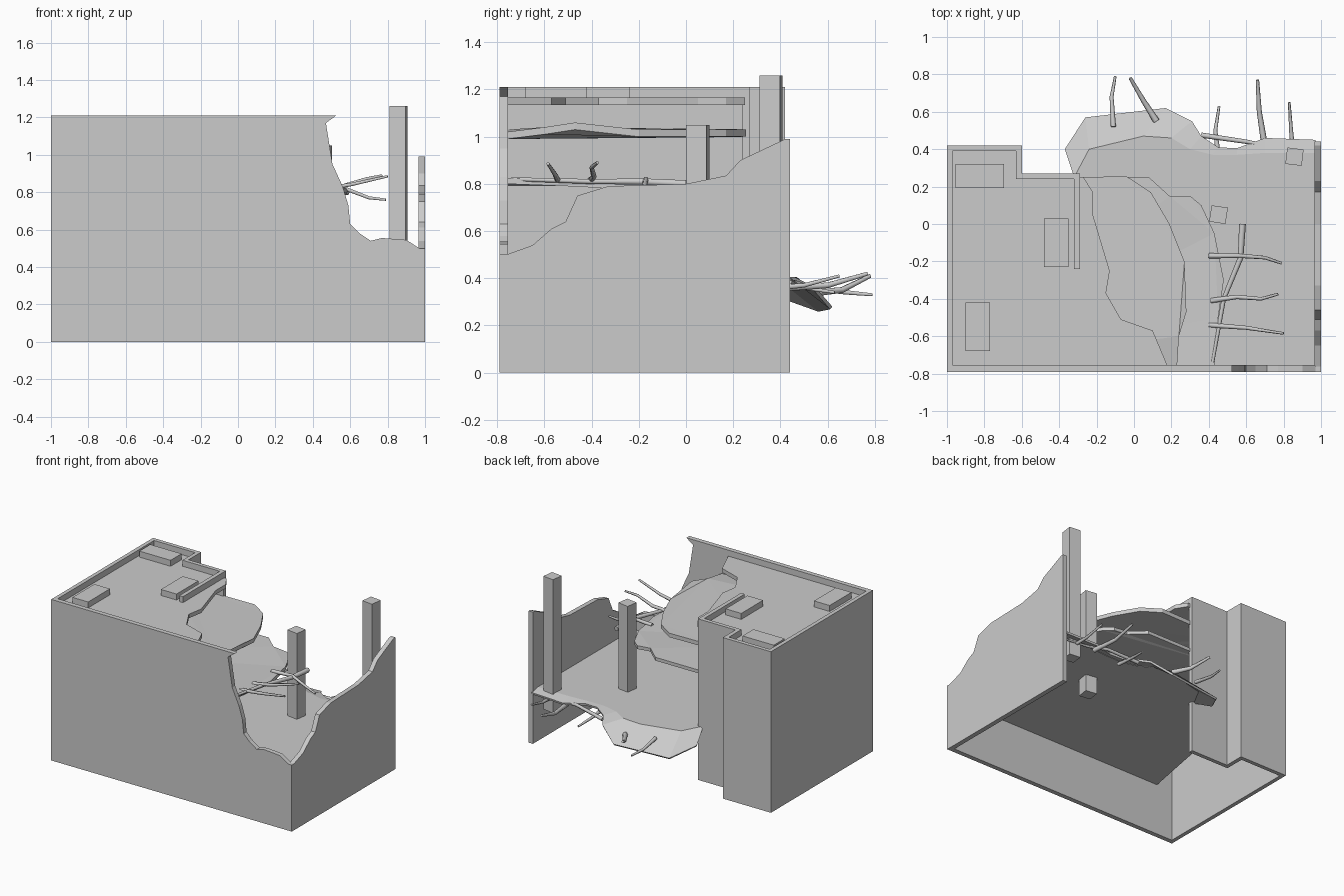
import bpy, bmesh
from mathutils import Vector, Matrix

if "Cube" in bpy.data.objects:
    bpy.data.objects.remove(bpy.data.objects["Cube"])


def finish(bm, name):
    bmesh.ops.recalc_face_normals(bm, faces=bm.faces)
    me = bpy.data.meshes.new(name)
    bm.to_mesh(me)
    bm.free()
    ob = bpy.data.objects.new(name, me)
    bpy.context.collection.objects.link(ob)
    return ob


def prism(name, pts, off):
    """Extrude a 3D outline by an offset vector."""
    bm = bmesh.new()
    a = [bm.verts.new(p) for p in pts]
    b = [bm.verts.new(Vector(p) + Vector(off)) for p in pts]
    n = len(pts)
    caps = [bm.faces.new(a), bm.faces.new(b[::-1])]
    for i in range(n):
        j = (i + 1) % n
        bm.faces.new((a[i], a[j], b[j], b[i]))
    bm.normal_update()
    bmesh.ops.triangulate(bm, faces=caps, ngon_method='EAR_CLIP')
    return finish(bm, name)


def box(name, c, s, rot=0.0):
    bm = bmesh.new()
    bmesh.ops.create_cube(bm, size=1, matrix=Matrix.Translation(c) @ Matrix.Rotation(rot, 4, 'Z')
                          @ Matrix.Diagonal((*s, 1)))
    return finish(bm, name)


def rod(name, pts, r=0.016):
    """Bent, tapering reinforcement bar."""
    cu = bpy.data.curves.new(name, 'CURVE')
    cu.dimensions = '3D'
    cu.bevel_depth = r
    cu.bevel_resolution = 1
    cu.use_fill_caps = True
    sp = cu.splines.new('POLY')
    sp.points.add(len(pts) - 1)
    for i, p in enumerate(pts):
        sp.points[i].co = (*p, 1)
        sp.points[i].radius = 1 - 0.5 * i / (len(pts) - 1)
    ob = bpy.data.objects.new(name, cu)
    bpy.context.collection.objects.link(ob)
    bpy.ops.object.select_all(action='DESELECT')
    ob.select_set(True)
    bpy.context.view_layer.objects.active = ob
    bpy.ops.object.convert(target='MESH')


# Outer walls with broken edges
front = [(-1, 0), (1, 0), (1, .5), (.97, .5), (.9, .545), (.77, .555), (.71, .54), (.65, .58),
         (.6, .63), (.59, .73), (.56, .83), (.505, .95), (.47, 1.17), (.525, 1.21), (-1, 1.21)]
prism("front_wall", [(x, -.79, z) for x, z in front], (0, .035, 0))
right = [(-.79, 0), (.44, 0), (.44, .99), (.42, .99), (.23, .9), (.17, .835), (0, .80), (-.33, .79),
         (-.46, .75), (-.51, .64), (-.57, .61), (-.65, .54), (-.79, .49)]
prism("right_wall", [(1, y, z) for y, z in right], (-.035, 0, 0))
plan = [(-1, -.79), (-1, .42), (-.6, .42), (-.6, .27), (-.29, .27), (-.29, .24), (-.63, .24),
        (-.63, .39), (-.97, .39), (-.97, -.79)]
prism("left_and_back_wall", [(x, y, 0) for x, y in plan], (0, 0, 1.21))
prism("roof_parapet", [(-.32, .25, 1.15), (-.29, .25, 1.15), (-.29, -.24, 1.15), (-.32, -.24, 1.15)],
      (0, 0, .06))

# Roof and collapsed upper floors, each with its own broken edge
inner = [(-.3, .25), (-.62, .25), (-.62, .4), (-.98, .4), (-.98, -.76)]


def slab(name, z, edge, th=.03):
    pts = [(x, y, z + d) for x, y, d in edge] + [(x, y, z) for x, y in inner]
    prism(name, pts, (0, 0, -th))


slab("roof_slab", 1.165, [(.18, -.76, 0), (.1, -.57, 0), (-.07, -.51, 0), (-.15, -.37, 0),
                          (-.13, -.25, 0), (-.22, .05, 0), (-.22, .17, 0), (-.27, .25, 0)])
slab("upper_floor", 1.03, [(.23, -.76, -.01), (.24, -.6, .01), (.28, -.47, .03), (.27, -.2, 0),
                           (.19, 0, 0), (.09, .17, 0), (-.04, .255, 0)])
slab("middle_floor", .815, [(.43, -.76, .01), (.45, -.5, 0), (.48, -.3, -.01), (.43, -.05, -.01),
                            (.36, .1, -.01), (.3, .15, -.01), (.19, .15, 0), (.08, .25, 0)], .025)

# Lower floor, with a sagging broken lip joined along its back edge
lip_out = [(-.37, .4, .33), (-.26, .57, .27), (.17, .62, .28), (.31, .55, .36), (.36, .47, .39),
           (.45, .41, .4), (.55, .405, .4), (.7, .46, .385), (.97, .45, .39)]
lip_in = [(-.32, .25), (-.24, .4), (.05, .47), (.2, .46), (.3, .4), (.42, .37), (.55, .37), (.7, .38),
          (.97, .38)]
prism("lower_floor", [(x, y, .405) for x, y in
                      [(.97, -.76), (-.84, -.76), (-.75, -.28), (-.64, .25)][::1] + lip_in],
      (0, 0, -.018))
bm = bmesh.new()
rows = [[bm.verts.new(p) for p in lip_out], [bm.verts.new((x, y, .405)) for x, y in lip_in]]
for i in range(len(lip_in) - 1):
    bm.faces.new((rows[0][i], rows[0][i + 1], rows[1][i + 1], rows[1][i]))
lip = finish(bm, "lower_floor_lip")
m = lip.modifiers.new("thickness", 'SOLIDIFY')
m.thickness = .015
m.offset = -1 if lip.data.polygons[0].normal.z > 0 else 1

# Columns left standing
box("column_tall", (.858, .36, .76), (.088, .088, 1.0), -.12)
box("column_short", (.452, .05, .655), (.088, .088, .79), -.15)

# Roof units
for i, (x, y, sx, sy) in enumerate([(-.825, .257, .26, .13), (-.415, -.1, .13, .26),
                                    (-.835, -.55, .13, .26)]):
    box(f"roof_unit_{i + 1}", (x, y, 1.185), (sx, sy, .05))

# Bent bars at the middle floor edge
rods = [
    [(.58, 0, .80), (.57, -.18, .81), (.48, -.4, .81), (.42, -.74, .82)],
    [(.4, -.17, .81), (.57, -.17, .82), (.7, -.18, .77), (.79, -.21, .76)],
    [(.41, -.41, .81), (.55, -.39, .83), (.68, -.4, .87), (.77, -.375, .89)],
    [(.4, -.54, .81), (.6, -.555, .84), (.8, -.585, .885)],
    # Bars at the lower floor lip
    [(.36, .475, .36), (.6, .44, .39), (.75, .41, .37), (.95, .4, .36)],
    [(.7, .41, .36), (.67, .6, .37), (.66, .77, .42)],
    [(.85, .38, .36), (.84, .5, .37), (.83, .65, .41)],
    [(.45, .37, .36), (.435, .5, .36), (.455, .63, .34)],
    [(.12, .55, .34), (.05, .66, .35), (-.02, .78, .41)],
    [(-.11, .52, .36), (-.12, .68, .34), (-.1, .79, .33)],
]
for i, p in enumerate(rods):
    rod(f"bar_{i + 1}", p, .018 if i in (0, 5, 8) else .014)
